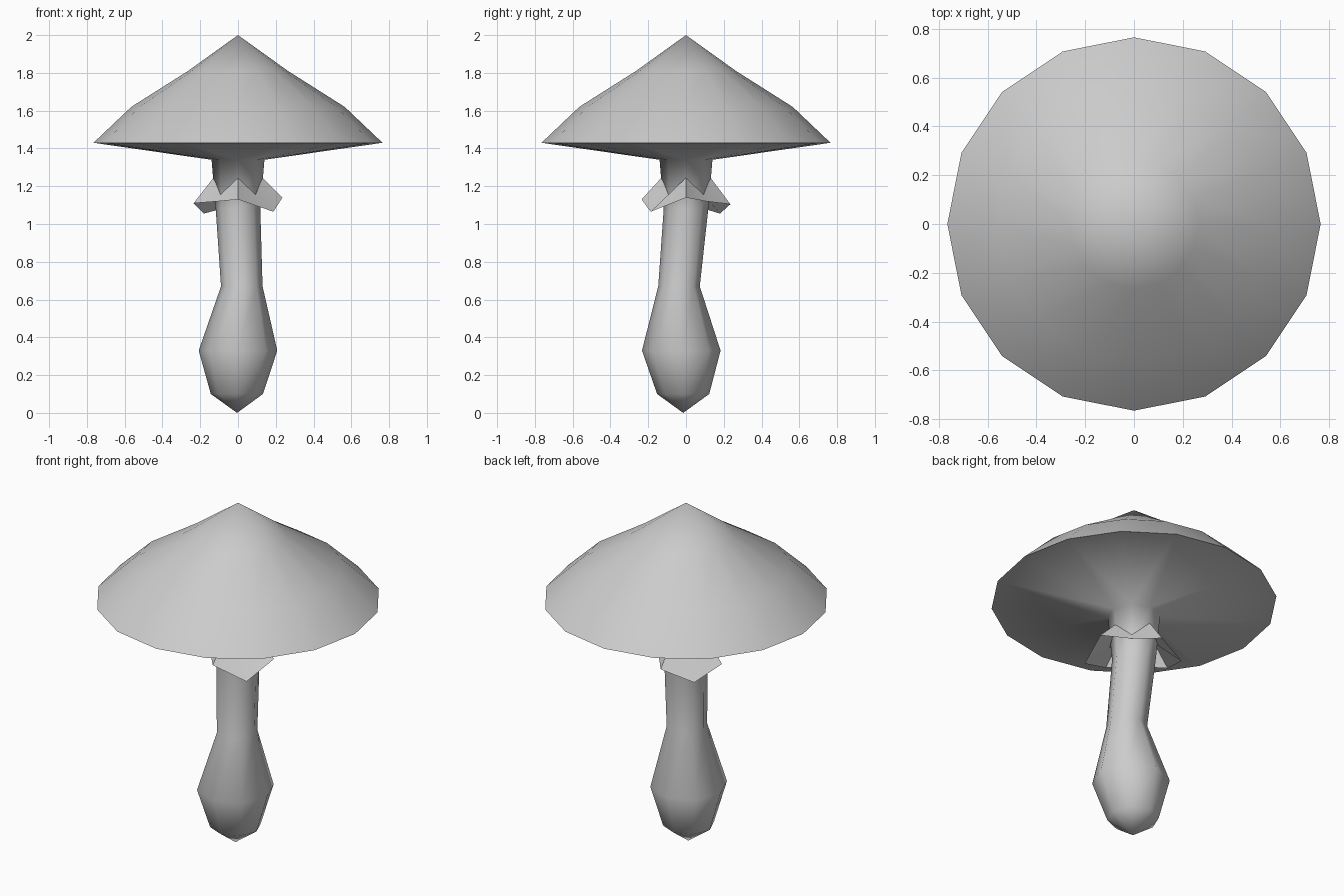
import bpy
import bmesh
from math import cos, sin, tau, radians

cube = bpy.data.objects.get("Cube")
if cube:
    bpy.data.objects.remove(cube)

grey = bpy.data.materials.new("plain grey")
grey.use_nodes = True
grey.diffuse_color = (0.6, 0.6, 0.6, 1)
grey.node_tree.nodes["Principled BSDF"].inputs["Base Color"].default_value = (0.6, 0.6, 0.6, 1)


def ring(bm, sides, radius, z, x=0, y=0):
    return [bm.verts.new((x + radius * cos(tau * i / sides), y + radius * sin(tau * i / sides), z))
            for i in range(sides)]


def join(bm, low, high):
    """Quads between two rings of equal size."""
    n = len(low)
    for i in range(n):
        j = (i + 1) % n
        bm.faces.new((low[i], low[j], high[j], high[i]))


def fan(bm, loop, point):
    tip = bm.verts.new(point)
    for i, v in enumerate(loop):
        bm.faces.new((v, loop[(i + 1) % len(loop)], tip))


def finish(bm, name, angle):
    mesh = bpy.data.meshes.new(name)
    bm.to_mesh(mesh)
    bm.free()
    obj = bpy.data.objects.new(name, mesh)
    bpy.context.collection.objects.link(obj)
    mesh.materials.append(grey)
    bpy.ops.object.select_all(action="DESELECT")
    obj.select_set(True)
    bpy.context.view_layer.objects.active = obj
    bpy.ops.object.shade_smooth_by_angle(angle=radians(angle))
    return obj


RIM_RADIUS, RIM_Z = 0.765, 1.43

# Cap top: sixteen-sided cone with a slight bulge
bm = bmesh.new()
cap = [ring(bm, 16, r, z) for r, z in ((RIM_RADIUS, RIM_Z), (0.565, 1.62), (0.265, 1.81))]
for low, high in zip(cap, cap[1:]):
    join(bm, low, high)
fan(bm, cap[-1], (0, 0, 2))
finish(bm, "cap", 60)

# Stem: bent eight-sided stalk with a bulb, flowing into the cap underside
bm = bmesh.new()
sections = ((0.138, 0.1, -0.006, -0.015), (0.208, 0.33, 0, -0.025), (0.11, 0.67, 0.02, -0.037),
            (0.118, 1.08, 0, 0), (0.14, 1.34, 0, 0))
stem = [ring(bm, 8, *s) for s in sections]
for low, high in zip(stem, stem[1:]):
    join(bm, low, high)
fan(bm, stem[0][::-1], (-0.005, -0.015, 0))
rim = ring(bm, 16, RIM_RADIUS, RIM_Z)
top = stem[-1]
for i in range(8):
    a, b = top[i], top[(i + 1) % 8]
    middle = rim[2 * i + 1]
    bm.faces.new((a, middle, rim[2 * i]))
    bm.faces.new((a, b, middle))
    bm.faces.new((b, rim[(2 * i + 2) % 16], middle))
bmesh.ops.recalc_face_normals(bm, faces=bm.faces)
# The open shell widens at the rim, so make sure the stalk faces outward
bm.faces.ensure_lookup_table()
side = bm.faces[0]
if side.normal.dot(side.calc_center_median()) < 0:
    bmesh.ops.reverse_faces(bm, faces=bm.faces)
finish(bm, "stem_and_underside", 180)

# Ragged skirt: zigzag collar with four peaks and two long drooping corners
bm = bmesh.new()
hem = ((0.235, 1.14), (0.15, 1.12), (0.235, 1.105), (0.255, 1.055),
       (0.235, 1.11), (0.15, 1.12), (0.235, 1.13), (0.265, 1.065))
inner, outer = [], []
for i, (r, z) in enumerate(hem):
    c, s = cos(tau * i / 8), sin(tau * i / 8)
    inner.append(bm.verts.new((0.13 * c, 0.13 * s, 1.155 if i % 2 else 1.245)))
    outer.append(bm.verts.new((r * c, r * s, z)))
join(bm, outer, inner)
finish(bm, "skirt", 30)
